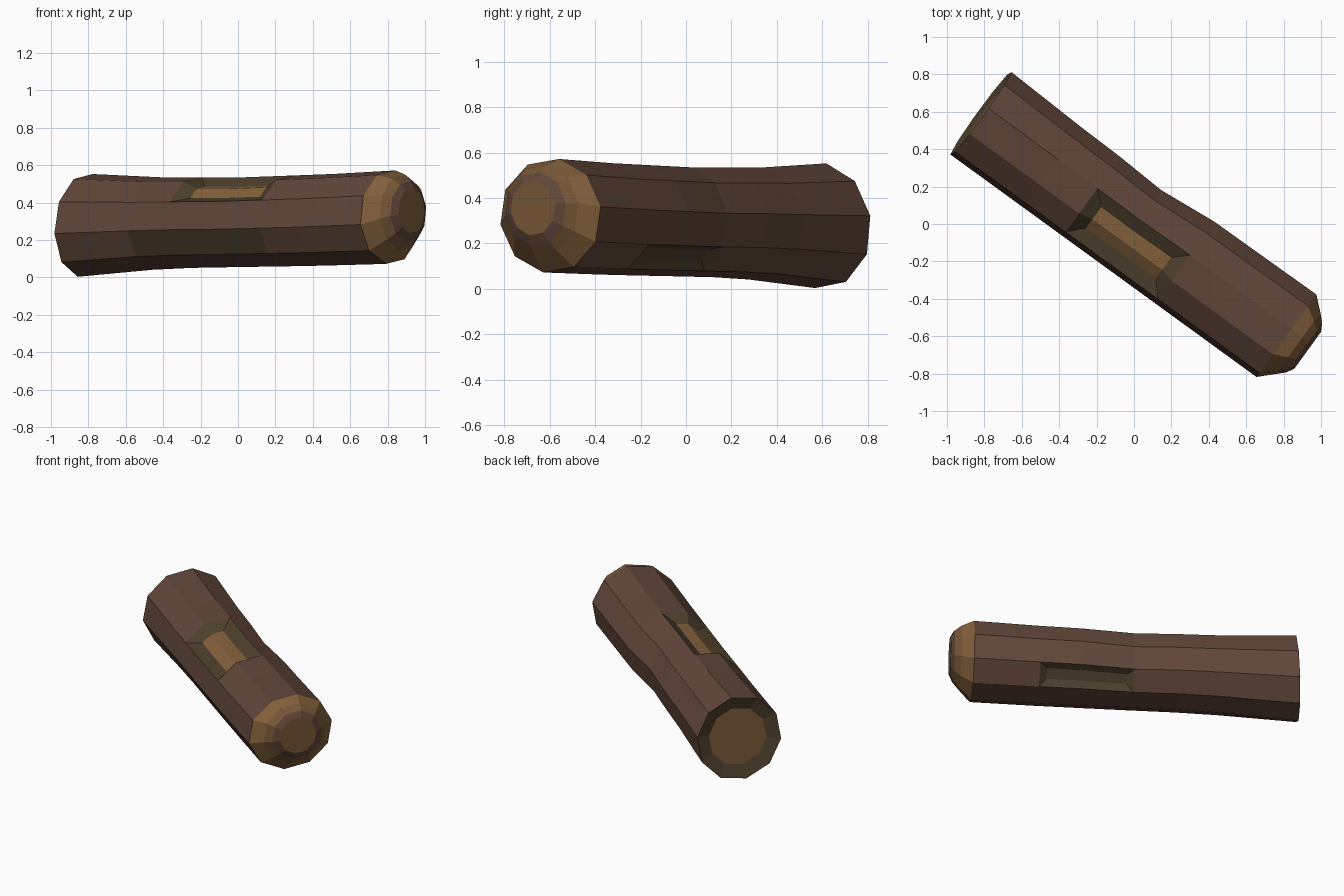
import bpy, bmesh, math
from mathutils import Vector

if "Cube" in bpy.data.objects:
    bpy.data.objects.remove(bpy.data.objects["Cube"])

SIDES = 10
U = Vector((0.809, -0.588, 0))   # along the log
V = Vector((0.588, 0.809, 0))    # across the log
BARK, WOOD, MOSS, PALE = range(4)


def material(name, rgb):
    m = bpy.data.materials.new(name)
    m.diffuse_color = (*rgb, 1)
    m.use_nodes = True
    m.node_tree.nodes["Principled BSDF"].inputs["Base Color"].default_value = m.diffuse_color
    return m


mats = [material("bark", (0.118, 0.062, 0.041)),
        material("cut_wood", (0.23, 0.12, 0.045)),
        material("moss", (0.075, 0.052, 0.026)),
        material("heart_wood", (0.185, 0.095, 0.037))]

bm = bmesh.new()


def ring(u, front, back, rz, zc, tilt=0.0):
    verts = []
    for i in range(SIDES):
        a = math.radians(9 + 36 * i)
        c, s = math.cos(a), math.sin(a)
        p = U * (u + tilt * s) + V * (c * (back if c > 0 else front))
        verts.append(bm.verts.new((p.x, p.y, zc + rz * s)))
    return verts


def bridge(a, b, mat):
    faces = []
    for i in range(SIDES):
        j = (i + 1) % SIDES
        f = bm.faces.new((a[i], a[j], b[j], b[i]))
        f.material_index = mat
        faces.append(f)
    return faces


# bark trunk: along, front radius, back radius, vertical radius, centre height
trunk = [(-1.01, .28, .275, .278, .278, .018),
         (-.53, .28, .256, .25, .288),
         (-.27, .28, .25, .245, .293),
         (.01, .28, .235, .243, .295),
         (.34, .28, .266, .246, .302),
         (.60, .28, .268, .248, .308),
         (1.01, .28, .272, .253, .322)]
rings = [ring(*t) for t in trunk]
spans = [bridge(a, b, BARK) for a, b in zip(rings, rings[1:])]

# rounded cut end
caps = [(1.085, .205, .345, WOOD), (1.125, .165, .352, PALE), (1.148, .122, .356, BARK)]
last = rings[-1]
for u, r, zc, mat in caps:
    nxt = ring(u, r, r, r, zc)
    bridge(last, nxt, mat)
    last = nxt
bm.faces.new(last).material_index = PALE

# slightly hollow flat end
inner = ring(-.985, .19, .19, .19, .28, .018)
bridge(inner, rings[0], MOSS)
bm.faces.new(inner).material_index = PALE

# mossy patch low on the front
for k in (1, 2, 3):
    spans[k][5].material_index = MOSS

bmesh.ops.recalc_face_normals(bm, faces=bm.faces[:])


# sunken knots
def knot(faces, thickness, depth, mat):
    rim = bmesh.ops.inset_region(bm, faces=faces, thickness=thickness, depth=depth,
                                 use_even_offset=True, use_boundary=True)["faces"]
    for f in rim:
        f.material_index = MOSS
    for f in faces:
        f.material_index = mat


knot([spans[k][c] for k in (2, 3) for c in (2, 3)], .075, -.04, WOOD)
knot([spans[k][8] for k in (3, 4)], .045, -.025, MOSS)

me = bpy.data.meshes.new("log")
bm.to_mesh(me)
bm.free()
for m in mats:
    me.materials.append(m)
log = bpy.data.objects.new("log", me)
bpy.context.collection.objects.link(log)
